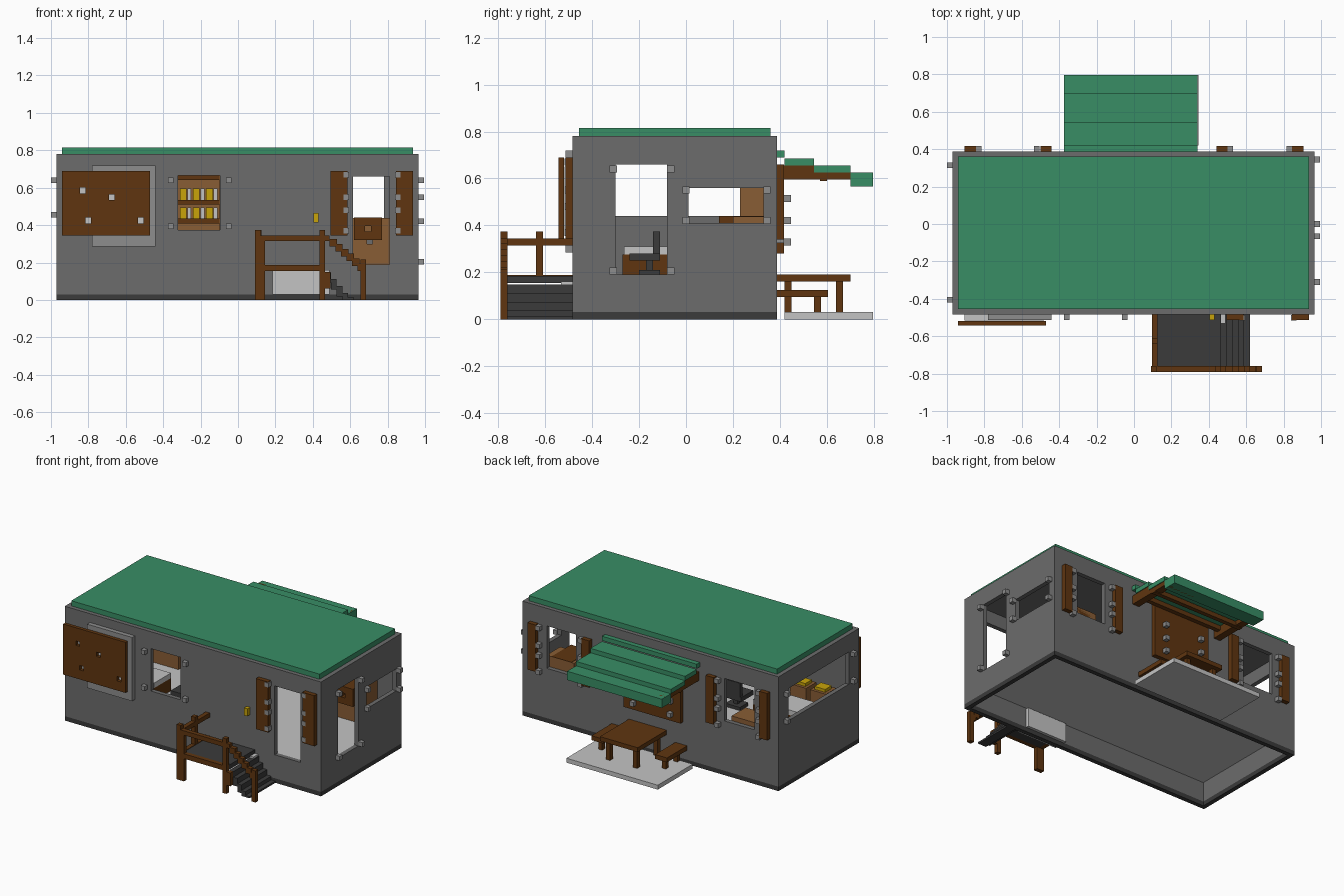
import bpy
import bmesh

old = bpy.data.objects.get("Cube")
if old:
    bpy.data.objects.remove(old, do_unlink=True)


def material(name, r, g, b):
    m = bpy.data.materials.new(name)
    m.use_nodes = True
    m.diffuse_color = (r, g, b, 1)
    m.node_tree.nodes["Principled BSDF"].inputs["Base Color"].default_value = (r, g, b, 1)
    return m


wall_grey = material("wall grey", .15, .15, .15)
dark_grey = material("dark grey", .043, .043, .043)
metal = material("metal grey", .27, .27, .27)
pale = material("pale concrete", .55, .55, .55)
green = material("roof green", .04, .27, .13)
brown = material("dark wood", .115, .036, .005)
tan = material("tan wood", .25, .11, .035)
yellow = material("yellow", .58, .37, .003)


def boxes(name, mat, *bounds):
    """One object made of boxes, each given as x0, x1, y0, y1, z0, z1."""
    bm = bmesh.new()
    for x0, x1, y0, y1, z0, z1 in bounds:
        cube = bmesh.ops.create_cube(bm, size=1)["verts"]
        for v in cube:
            v.co = (x1 if v.co.x > 0 else x0, y1 if v.co.y > 0 else y0, z1 if v.co.z > 0 else z0)
    mesh = bpy.data.meshes.new(name)
    bm.to_mesh(mesh)
    bm.free()
    mesh.materials.append(mat)
    ob = bpy.data.objects.new(name, mesh)
    bpy.context.scene.collection.objects.link(ob)
    return ob


def cut(ob, *holes):
    """Subtract box holes from an object."""
    for hole in holes:
        cutter = boxes("cutter", ob.data.materials[0], hole)
        cutter.hide_render = True
        mod = ob.modifiers.new("cut", "BOOLEAN")
        mod.operation = "DIFFERENCE"
        mod.solver = "EXACT"
        mod.object = cutter
        bpy.context.view_layer.objects.active = ob
        bpy.ops.object.modifier_apply(modifier=mod.name)
        bpy.data.objects.remove(cutter, do_unlink=True)


L, R, F, B = -.97, .965, -.483, .387     # outer wall planes
T = .03                                  # wall thickness and bolt size
H = T / 2


def cube_at(x, y, z):
    return (x - H, x + H, y - H, y + H, z - H, z + H)


# Hollow cabin with door and window openings
room = (L + T, R - T, F + T, B - T, -.1, .75)
shell = boxes("cabin_walls", wall_grey, (L, R, F, B, T, .78))
back_windows = [(-.79, -.56), (.56, .78)]
cut(shell, room,
    (-.32, -.095, F - T, F + .1, .375, .665),
    (.615, .81, F - T, F + .1, .19, .66),
    (R - .1, R + T, -.3, -.08, .19, .66),
    (R - .1, R + T, .01, .33, .41, .56),
    (L - T, L + .1, -.37, .28, .44, .66),
    *[(a, b, B - .1, B + T, .37, .66) for a, b in back_windows])
base = boxes("base_band", dark_grey, (L, R, F, B, 0, T))
cut(base, room)
boxes("floor", pale, (L + T, R - T, F + T, B - T, .165, .188))
boxes("roof", green, (-.94, .935, -.455, .36, .78, .815))

# Corner bolts around the openings
boxes("front_window_bolts", metal,
      *[cube_at(x, F - H, z) for x in (-.36, -.05) for z in (.395, .64)])
boxes("right_side_bolts", metal,
      *[cube_at(R + H, y, z) for y in (-.31, -.065) for z in (.205, .64)],
      *[cube_at(R + H, y, z) for y in (0, .345) for z in (.42, .55)])
boxes("left_side_bolts", metal,
      *[cube_at(L - H, y, z) for y in (-.405, .315) for z in (.455, .64)])

# Shutters with hinge bolts
bolt_rows = (.37, .48, .55, .67)
boxes("front_shutters", brown,
      *[(x, x + .09, F - T, F, .345, .69) for x in (.495, .845)])
boxes("front_shutter_bolts", metal,
      *[cube_at(x, F - H - .004, z) for x in (.578, .855) for z in bolt_rows])
boxes("back_shutters", brown,
      *[(x, x + .06, B, B + T, .34, .66) for x in (-.905, -.5, .44, .845)])
boxes("back_shutter_bolts", metal,
      *[cube_at(x, B + H, z - T) for x in (-.83, -.52, .513, .83) for z in bolt_rows])

# Notice board on the front with punched holes
boxes("board_backing", metal, (-.78, -.44, F - T, F, .285, .72))
boxes("board_sheet", pale, (-.905, -.48, F - T - .004, F, .38, .65))
board = boxes("notice_board", brown, (-.94, -.47, F - .06, F - T - .006, .345, .69))
cut(board, *[(x - H, x + H, F - .1, F - T + .01, z - H, z + H)
             for x, z in ((-.83, .585), (-.675, .55), (-.8, .425), (-.52, .425))])
boxes("wall_lamp", yellow, (.405, .43, F - T, F, .415, .465))

# Porch deck, steps and timber railing
N = -.79                                 # front edge of the porch
boxes("porch_deck", dark_grey, (.12, .465, N + T, F, .155, .185))
step = .037
boxes("porch_steps", dark_grey,
      *[(.465 + i * .031, .496 + i * .031, N + T, F,
         max(0, step * (2.5 - i)), step * (4 - i)) for i in range(4)],
      (.589, .62, N + T, F, 0, .012))
boxes("porch_foundation", pale, (.185, .49, F - .05, F + T + .02, T, .16))
boxes("porch_posts", brown,
      (.09, .12, N, N + T, 0, .375),
      (.12, .145, N, N + T, 0, .345),
      (.435, .465, N, N + T, 0, .375),
      (.465, .495, N, N + T, .06, .15),
      (.655, .685, N, N + T, 0, .215),
      (.095, .125, -.64, -.61, .16, .375))
boxes("porch_rails", brown,
      (.09, .49, N, N + T, .315, .345),
      (.09, .45, N, N + T, .155, .188),
      (.095, .125, N, F, .315, .345),
      (.095, .125, N, F, .155, .188))
boxes("stair_rail", brown,
      *[(.49 + i * .03, .53 + i * .03, N, N + T, .285 - i * .026, .325 - i * .026)
        for i in range(6)])

# Stepped canopy over the back door panel
edges = (B, .42, .545, .7, .797)
tops = (.72, .685, .655, .625)
boxes("canopy_roof", green,
      *[(-.375, .34, edges[i], edges[i + 1], tops[i] - (.06 if i == 3 else T), tops[i])
        for i in range(4)])
boxes("canopy_beams", brown,
      *[(x, x + .05, B, .545, .595, .655) for x in (-.37, .285)],
      *[(x, x + .05, .545, .76, .595, .625) for x in (-.37, .285)],
      *[(-.37, .335, y, y + T, z - T, z) for y, z in ((.42, .655), (.57, .62), (.73, .595))])
boxes("back_panel", brown, (-.25, .18, B, B + T, .28, .66))
boxes("back_panel_bolts", metal,
      *[cube_at(x, B + T + H, z) for x in (-.18, .1) for z in (.33, .42, .515)])

# Patio with picnic table and benches
boxes("patio_slab", pale, (-.345, .345, .42, .797, 0, T))
boxes("picnic_table", brown,
      (-.125, .16, B, .7, .16, .19),
      *[(x, x + T, y, y + T, T, .16) for x in (-.1, .105) for y in (.42, .64)])
for side, x in (("right", -.28), ("left", .2)):
    boxes(side + "_bench", brown,
          (x, x + .09, B, .605, .095, .125),
          *[(x + T, x + T + T, y, y + T, T, .095) for y in (.42, .545)])

# Storage shelf standing at the back wall
boxes("shelf_frame", tan, (-.345, -.32, .23, .35, .19, .665), (-.1, -.075, .23, .35, .19, .665))
boxes("shelf_back", tan, (-.32, -.1, .335, .35, .19, .665))
boxes("shelf_boards", brown, *[(-.32, -.1, .23, .335, z, z + .025) for z in (.3, .41, .51, .64)])
for name, mat, shift in (("yellow_cartons", yellow, 0), ("pale_cartons", pale, .04)):
    boxes(name, mat, *[(x + shift, x + shift + (.035 if not shift else .02), .24, .32, z, z + .06)
                       for x in (-.31, -.24, -.17) for z in (.435, .535)])

# Crates with square openings
for name, mat, x, y, z, w, h in (("tall_crate", tan, .6, .2, .188, .21, .25),
                                 ("top_crate", brown, .62, .14, .32, .15, .12),
                                 ("corner_crate", tan, -.79, .2, .188, .2, .21)):
    crate = boxes(name, mat, (x, x + w, y, .35, z, z + h))
    cx, cz = x + w / 2, z + h * .5
    cut(crate, (cx - H, cx + H, y - .1, .4, cz - H, cz + H))

# Bed, chair and boxes inside
boxes("bed_frame", brown, (-.93, -.45, -.27, -.08, .188, .275))
boxes("mattress", pale, (-.93, -.45, -.265, -.08, .275, .31))
boxes("chair", dark_grey,
      (-.33, -.22, -.2, -.11, .188, .21), (-.29, -.26, -.17, -.14, .2, .25),
      (-.34, -.21, -.24, -.11, .25, .28), (-.33, -.22, -.14, -.11, .28, .375))
for i in range(2):
    x = -.84 + i * .15
    boxes("storage_box", tan, (x, x + .12, -.42, -.31, .188, .36))
    boxes("storage_box_lid", yellow, (x + .02, x + .1, -.4, -.33, .36, .38))
